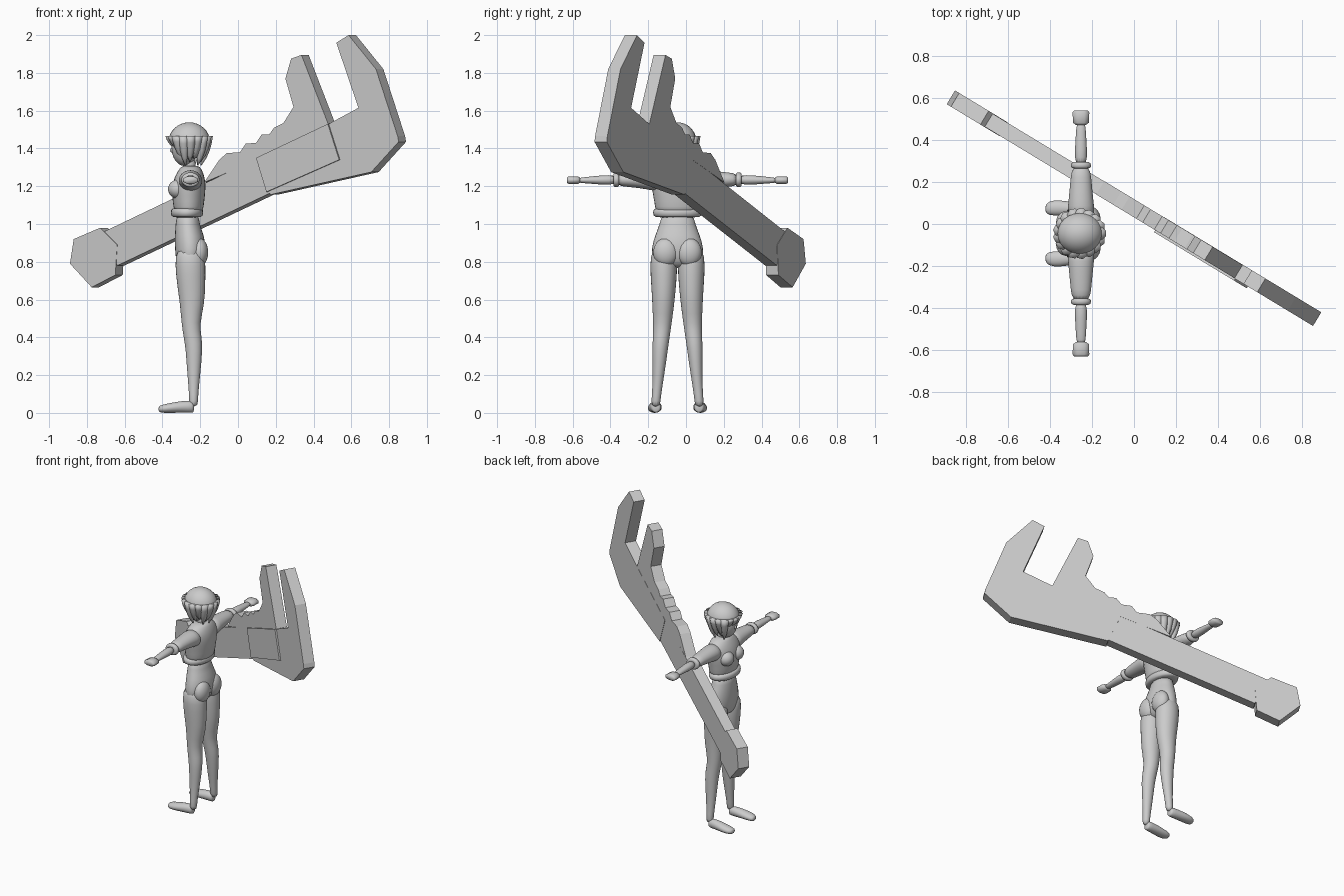
import bpy, bmesh, math
from mathutils import Vector

cube = bpy.data.objects.get("Cube")
if cube:
    bpy.data.objects.remove(cube, do_unlink=True)

grey = bpy.data.materials.new("plain grey")
grey.use_nodes = True
COLOUR = (0.6, 0.6, 0.6, 1)
grey.diffuse_color = COLOUR
grey.node_tree.nodes["Principled BSDF"].inputs["Base Color"].default_value = COLOUR

BX, BY = -0.26, -0.045      # body axis; the figure faces -x


def finish(name, bm, smooth=True, subdiv=0):
    bmesh.ops.recalc_face_normals(bm, faces=bm.faces)
    for f in bm.faces:
        f.smooth = smooth
    me = bpy.data.meshes.new(name)
    bm.to_mesh(me)
    bm.free()
    me.materials.append(grey)
    ob = bpy.data.objects.new(name, me)
    bpy.context.collection.objects.link(ob)
    if subdiv:
        mod = ob.modifiers.new("Subdivision", "SUBSURF")
        mod.levels = mod.render_levels = subdiv
    return ob


def loft(name, rings, axis="z", n=14, subdiv=1, smooth=True):
    """Rings are (centre a, centre b, position, radius a, radius b)."""
    bm = bmesh.new()
    loops = []
    for a, b, t, ra, rb in rings:
        loop = []
        for i in range(n):
            ang = math.tau * (i + 0.5) / n
            p, q = a + ra * math.cos(ang), b + rb * math.sin(ang)
            co = {"z": (p, q, t), "y": (p, t, q), "x": (t, p, q)}[axis]
            loop.append(bm.verts.new(co))
        loops.append(loop)
    for l0, l1 in zip(loops, loops[1:]):
        for i in range(n):
            j = (i + 1) % n
            bm.faces.new((l0[i], l0[j], l1[j], l1[i]))
    bm.faces.new(loops[0])
    bm.faces.new(loops[-1])
    return finish(name, bm, smooth, subdiv)


def ball(name, centre, radii, keep=None):
    bm = bmesh.new()
    bmesh.ops.create_uvsphere(bm, u_segments=24, v_segments=16, radius=1)
    for v in bm.verts:
        v.co = Vector(c + r * k for c, r, k in zip(centre, radii, v.co))
    if keep:
        drop = [f for f in bm.faces if not keep(f.calc_center_median())]
        bmesh.ops.delete(bm, geom=drop, context="FACES")
    return finish(name, bm)


def plate(name, points, front, back):
    """Flat outline given in x and z, extruded through the tool's thickness."""
    bm = bmesh.new()
    turn = math.radians(-31.2)
    base = [bm.verts.new((x / math.cos(turn), -front, z)) for x, z in points]
    face = bm.faces.new(base)
    out = bmesh.ops.extrude_face_region(bm, geom=[face])
    moved = [v for v in out["geom"] if isinstance(v, bmesh.types.BMVert)]
    bmesh.ops.translate(bm, vec=(0, front + back, 0), verts=moved)
    ob = finish(name, bm, smooth=False)
    ob.rotation_euler.z = turn
    ob.location.y = 0.075
    return ob


# Giant wrench
plate("wrench_handle", [(-.69, .96), (-.62, .78), (.56, 1.34), (.50, 1.53)], .036, .036)
plate("wrench_butt", [(-.87, .79), (-.85, .92), (-.71, .98), (-.62, .89),
                      (-.63, .73), (-.755, .665)], .038, .038)
plate("wrench_fixed_jaw", [(.12, 1.34), (.19, 1.155), (.725, 1.275), (.87, 1.435),
                           (.865, 1.465), (.75, 1.82), (.605, 2.0), (.54, 1.96),
                           (.657, 1.615), (.50, 1.53)], .038, .038)
plate("wrench_sliding_jaw", [(.355, 1.895), (.30, 1.875), (.27, 1.77), (.313, 1.62),
                             (.26, 1.535), (.21, 1.51), (.185, 1.475), (.145, 1.475),
                             (.115, 1.43), (.06, 1.425), (.03, 1.38), (-.04, 1.375),
                             (-.08, 1.34), (-.16, 1.22), (.12, 1.34), (.50, 1.52)], .037, .037)
plate("wrench_slide_plate", [(.12, 1.35), (.175, 1.17), (.56, 1.34), (.50, 1.53)], .048, .03)

# Hips and waist
loft("hips", [(-.265, BY, 1.06, .062, .088), (-.268, BY, 1.0, .064, .095),
              (-.257, BY, .94, .080, .123), (-.252, BY, .87, .085, .143),
              (-.255, BY, .80, .075, .140), (-.26, BY, .765, .045, .09)])

# Jacket body with a rolled hem, and a chest
loft("jacket", [(-.262, BY, 1.045, .075, .118), (-.262, BY, 1.09, .082, .122),
                (-.262, BY, 1.15, .090, .132), (-.260, BY, 1.21, .092, .145),
                (-.255, BY, 1.26, .078, .140), (-.252, BY, 1.295, .058, .090),
                (-.252, BY, 1.31, .045, .055)])
loft("jacket_hem", [(-.27, BY, 1.035, .068, .108), (-.27, BY, 1.038, .088, .134),
                    (-.27, BY, 1.08, .090, .136), (-.27, BY, 1.085, .07, .11)])
loft("neck", [(-.25, BY, 1.27, .036, .036), (-.26, BY, 1.37, .032, .032)])

# Paired limbs
for side, s in (("right", 1), ("left", -1)):
    def y(d):
        return BY + s * d

    ball(side + "_bust", (-.318, y(.055), 1.185), (.052, .052, .05))
    ball(side + "_buttock", (-.205, y(.062), .85), (.047, .066, .075))
    loft(side + "_leg", [(-.255, y(.072), .88, .078, .068), (-.252, y(.073), .78, .083, .075),
                         (-.248, y(.073), .68, .077, .068), (-.242, y(.075), .58, .067, .060),
                         (-.251, y(.080), .47, .049, .050), (-.240, y(.086), .40, .049, .045),
                         (-.232, y(.092), .34, .046, .043), (-.234, y(.100), .20, .035, .031),
                         (-.235, y(.112), .09, .023, .024), (-.235, y(.116), .03, .026, .026)])
    loft(side + "_shoe", [(y(.114), .03, -.233, .018, .026), (y(.114), .032, -.24, .030, .033),
                          (y(.116), .033, -.29, .033, .033), (y(.122), .026, -.36, .040, .027),
                          (y(.120), .021, -.405, .034, .022), (y(.117), .020, -.422, .018, .014)],
         axis="x", n=12)
    loft(side + "_sleeve", [(-.25, 1.225, y(.07), .068, .062), (-.252, 1.232, y(.13), .064, .056),
                            (-.252, 1.235, y(.20), .056, .046), (-.252, 1.235, y(.27), .050, .039),
                            (-.252, 1.234, y(.32), .042, .033)], axis="y")
    loft(side + "_cuff", [(-.252, 1.234, y(.309), .038, .03), (-.252, 1.234, y(.311), .050, .041),
                          (-.252, 1.234, y(.338), .050, .041), (-.252, 1.234, y(.340), .03, .025)],
         axis="y")
    loft(side + "_forearm", [(-.252, 1.234, y(.32), .030, .027), (-.252, 1.233, y(.40), .030, .026),
                             (-.252, 1.232, y(.48), .024, .017), (-.252, 1.231, y(.53), .022, .014)],
         axis="y")
    loft(side + "_hand", [(-.252, 1.232, y(.515), .025, .014), (-.252, 1.232, y(.526), .041, .021),
                          (-.252, 1.232, y(.575), .043, .022), (-.252, 1.232, y(.584), .036, .016)],
         axis="y", n=8, subdiv=0)

# Head and bobbed hair
ball("face", (-.282, BY, 1.405), (.070, .074, .098))
ball("nose", (-.352, BY, 1.39), (.009, .008, .011))
hair = ball("hair_cap", (-.258, BY, 1.435), (.110, .101, .103),
            lambda c: c.z > 1.45 or (c.x > -.285 and c.z > 1.35))
shell = hair.modifiers.new("Thickness", "SOLIDIFY")
shell.thickness = .012

# Hanging locks: long round the back and sides, short over the brow
LOCKS = 17
for i in range(LOCKS):
    a = math.tau * i / LOCKS
    dx, dy = math.cos(a), math.sin(a)
    brow = dx < -.75
    end = 1.39 if brow else 1.31 + .018 * (i % 3)
    rings = []
    for k in range(5):
        t = k / 4
        r = (.099 if not brow else .095) - .035 * t * t
        w = .028 * (1 - t) ** .6 + .003
        rings.append((BX + dx * r, BY + dy * r * .93, 1.465 + (end - 1.465) * t, w, w))
    loft("hair_lock_%02d" % (i + 1), rings, n=7, subdiv=0)
